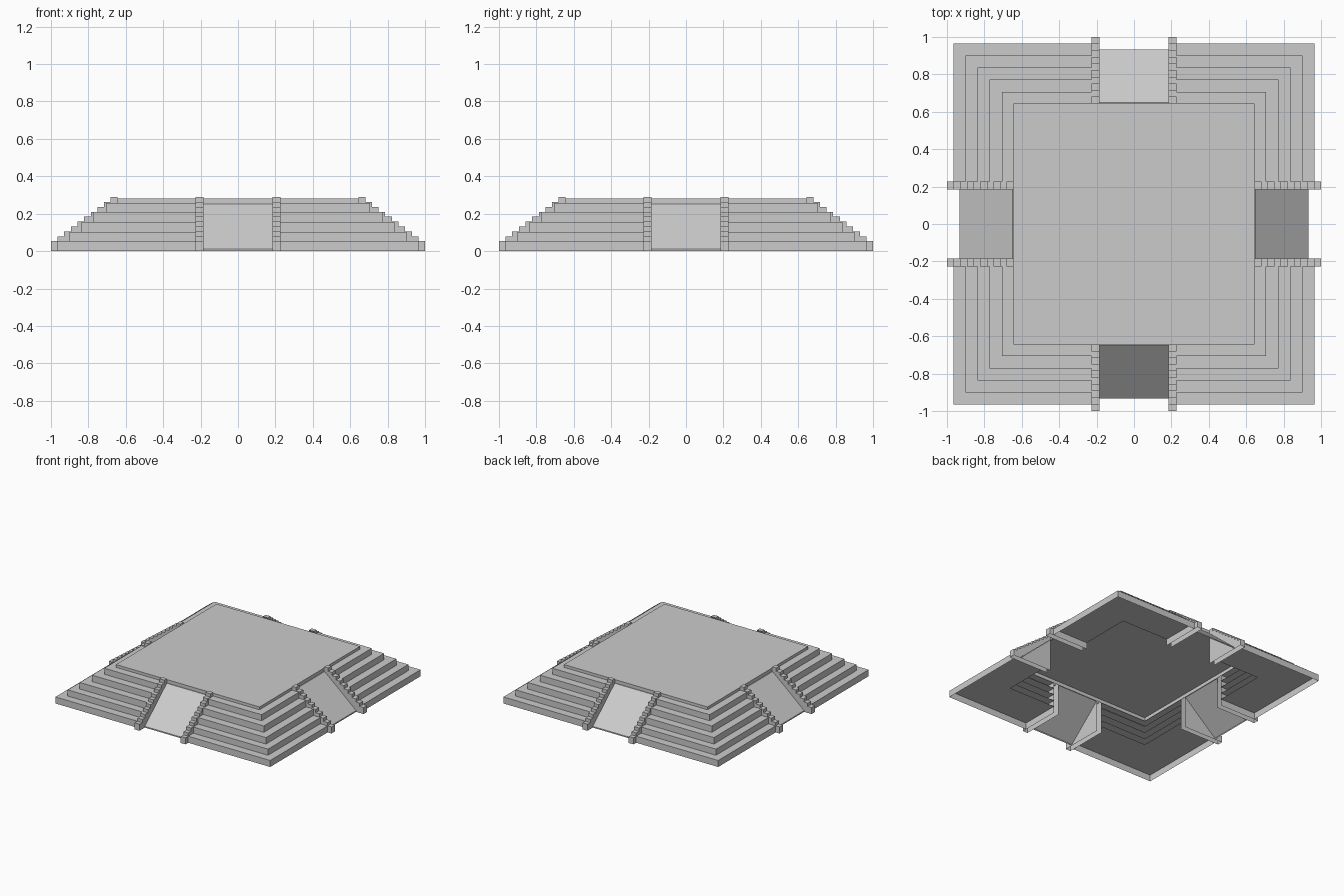
import bpy, bmesh
from math import pi
from mathutils import Matrix

if "Cube" in bpy.data.objects:
    bpy.data.objects.remove(bpy.data.objects["Cube"])

INNER, TOP = 0.645, 0.28          # platform half size and height
RAMP, WALL = 0.185, 0.228         # half widths: ramp, outside of side walls
TIERS = [(0.965, 0.0, 0.053), (0.9, 0.053, 0.103), (0.837, 0.103, 0.156),
         (0.772, 0.156, 0.208), (0.707, 0.208, 0.257)]


def face(bm, pts):
    return bm.faces.new([bm.verts.new(p) for p in pts])


def finish(bm, name, turns=4):
    """Weld the mesh and place one rotated copy per side."""
    bmesh.ops.remove_doubles(bm, verts=bm.verts, dist=1e-5)
    mesh = bpy.data.meshes.new(name)
    bm.to_mesh(mesh)
    bm.free()
    for k in range(turns):
        ob = bpy.data.objects.new(f"{name}_{k + 1}" if turns > 1 else name, mesh)
        ob.matrix_world = Matrix.Rotation(k * pi / 2, 4, 'Z')
        bpy.context.collection.objects.link(ob)


# Stepped corners: open L-shaped treads with outer risers
bm = bmesh.new()
for h, z0, z1 in TIERS:
    face(bm, [(WALL, INNER, z1), (INNER, INNER, z1), (INNER, WALL, z1),
              (h, WALL, z1), (h, h, z1), (WALL, h, z1)])
    face(bm, [(h, WALL, z0), (h, h, z0), (h, h, z1), (h, WALL, z1)])
    face(bm, [(h, h, z0), (WALL, h, z0), (WALL, h, z1), (h, h, z1)])
finish(bm, "stepped_corner")

# Top platform with a low edge
bm = bmesh.new()
c = [(-INNER, -INNER), (INNER, -INNER), (INNER, INNER), (-INNER, INNER)]
face(bm, [(x, y, TOP) for x, y in c])
for (ax, ay), (bx, by) in zip(c, c[1:] + c[:1]):
    face(bm, [(ax, ay, 0.252), (bx, by, 0.252), (bx, by, TOP), (ax, ay, TOP)])
finish(bm, "top_platform", 1)

# Smooth ramps
bm = bmesh.new()
path = [(0.932, 0.0), (0.932, 0.01), (0.65, 0.252), (INNER, 0.252)]
for (y0, z0), (y1, z1) in zip(path, path[1:]):
    face(bm, [(RAMP, y0, z0), (-RAMP, y0, z0), (-RAMP, y1, z1), (RAMP, y1, z1)])
finish(bm, "ramp")

# Stepped side walls flanking each ramp, hollow below
N = 10
run = (1 - INNER) / N
profile = [(INNER, 0.0), (1.0, 0.0)]
for i in range(N):
    z = 0.053 + i * 0.0262
    profile += [(1 - i * run, z), (1 - (i + 1) * run, z)]
bm = bmesh.new()
for x0, x1 in ((RAMP, WALL), (-WALL, -RAMP)):
    f = face(bm, [(x0, y, z) for y, z in profile])
    ext = bmesh.ops.extrude_face_region(bm, geom=[f], use_keep_orig=True)
    vs = [v for v in ext["geom"] if isinstance(v, bmesh.types.BMVert)]
    bmesh.ops.translate(bm, verts=vs, vec=(x1 - x0, 0, 0))
bmesh.ops.recalc_face_normals(bm, faces=bm.faces)
hidden = [f for f in bm.faces if all(v.co.z < 1e-4 for v in f.verts)
          or all(abs(v.co.y - INNER) < 1e-4 for v in f.verts)]
bmesh.ops.delete(bm, geom=hidden, context='FACES')
finish(bm, "stepped_side_walls")
